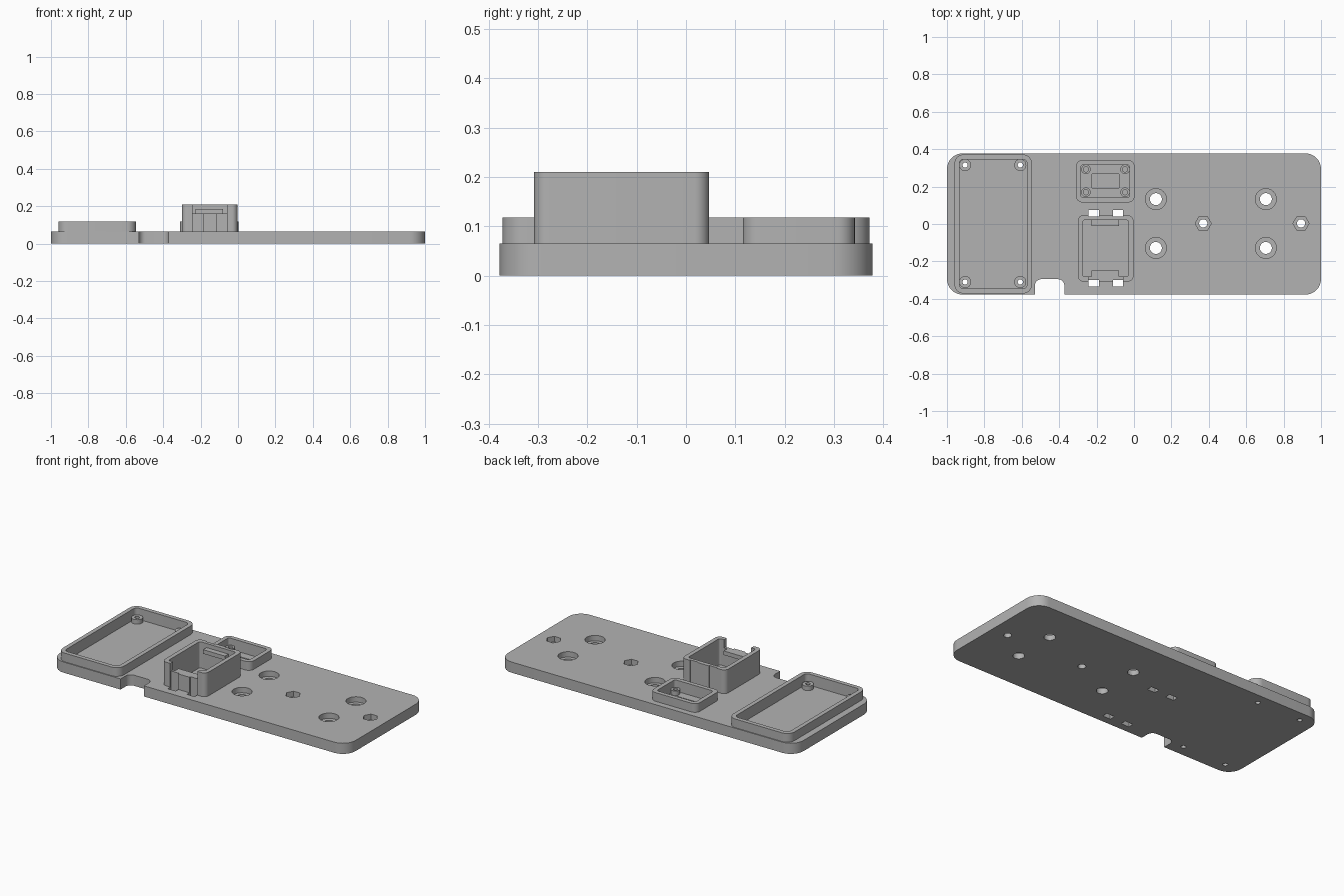
import bpy, bmesh, math

old = bpy.data.objects.get("Cube")
if old:
    bpy.data.objects.remove(old, do_unlink=True)

grey = bpy.data.materials.new("plain grey")
grey.use_nodes = True
GREY = (0.45, 0.45, 0.45, 1)
grey.diffuse_color = GREY
grey.node_tree.nodes["Principled BSDF"].inputs["Base Color"].default_value = GREY


def prism(name, outline, z0, z1):
    """Extrude a flat outline from z0 to z1."""
    bm = bmesh.new()
    face = bm.faces.new([bm.verts.new((x, y, z0)) for x, y in outline])
    top = bmesh.ops.extrude_face_region(bm, geom=[face])["geom"]
    bmesh.ops.translate(bm, vec=(0, 0, z1 - z0),
                        verts=[v for v in top if isinstance(v, bmesh.types.BMVert)])
    bmesh.ops.recalc_face_normals(bm, faces=bm.faces)
    mesh = bpy.data.meshes.new(name)
    bm.to_mesh(mesh)
    bm.free()
    mesh.materials.append(grey)
    ob = bpy.data.objects.new(name, mesh)
    bpy.context.collection.objects.link(ob)
    return ob


def slab(name, x0, x1, y0, y1, z0, z1, r=0.0):
    """Box with rounded vertical corners."""
    if r == 0:
        pts = [(x0, y0), (x1, y0), (x1, y1), (x0, y1)]
    else:
        pts = []
        corners = [(x1 - r, y1 - r), (x0 + r, y1 - r), (x0 + r, y0 + r), (x1 - r, y0 + r)]
        for q, (cx, cy) in enumerate(corners):
            for i in range(9):
                a = (q + i / 8) * math.pi / 2
                pts.append((cx + r * math.cos(a), cy + r * math.sin(a)))
    return prism(name, pts, z0, z1)


def rod(name, x, y, r, z0, z1, sides=32):
    angles = [2 * math.pi * i / sides for i in range(sides)]
    return prism(name, [(x + r * math.cos(a), y + r * math.sin(a)) for a in angles], z0, z1)


def cut(ob, cutters):
    """Subtract the cutters, bake the result and drop the cutters."""
    for c in cutters:
        m = ob.modifiers.new("cut", "BOOLEAN")
        m.operation, m.solver, m.object = "DIFFERENCE", "EXACT", c
    bpy.context.view_layer.update()
    graph = bpy.context.evaluated_depsgraph_get()
    mesh = bpy.data.meshes.new_from_object(ob.evaluated_get(graph))
    ob.modifiers.clear()
    ob.data = mesh
    for c in cutters:
        bpy.data.objects.remove(c, do_unlink=True)
    return ob


TOP, FLOOR, LOW, HIGH = 0.065, 0.05, -0.1, 0.4
WALL = 0.026
parts = []

# Outer bounds of the three walled enclosures: x0, x1, y0, y1, rim, radius
enclosures = {
    "tray_wall": (-0.96, -0.545, -0.372, 0.372, 0.118, 0.05),
    "small_box_wall": (-0.31, 0.003, 0.115, 0.342, 0.118, 0.035),
    "holder_wall": (-0.30, -0.003, -0.308, 0.047, 0.21, 0.03),
}


def inner(b, z0, z1):
    return slab("cutter", b[0] + WALL, b[1] - WALL, b[2] + WALL, b[3] - WALL,
                z0, z1, max(b[5] - WALL, 0.012))


def slots():
    """Four strap slots beside the holder's end walls."""
    return [slab("cutter", x0, x1, y0, y0 + 0.034, LOW, HIGH)
            for x0, x1 in ((-0.243, -0.188), (-0.112, -0.06))
            for y0 in (-0.333, 0.041)]


tray_posts = [(x, y) for x in (-0.903, -0.608) for y in (-0.31, 0.315)]
box_posts = [(x, y) for x in (-0.257, -0.048) for y in (0.17, 0.292)]

# Base plate with notch, pockets, screw holes and nut traps
plate = slab("base_plate", -1, 1, -0.378, 0.378, 0, TOP, 0.085)
tools = [slab("cutter", -0.53, -0.372, -0.6, -0.295, LOW, HIGH, 0.035)]
tools += [inner(b, FLOOR, HIGH) for b in enclosures.values()]
tools += [rod("cutter", x, y, 0.014, LOW, HIGH, 20) for x, y in tray_posts]
tools.append(slab("cutter", -0.225, -0.08, 0.193, 0.267, 0.03, HIGH))
for x in (0.117, 0.705):
    for y in (-0.128, 0.133):
        tools += [rod("cutter", x, y, 0.056, 0.032, HIGH),
                  rod("cutter", x, y, 0.032, LOW, HIGH)]
for x in (0.37, 0.893):
    tools += [rod("cutter", x, 0.003, 0.043, 0.032, HIGH, 6),
              rod("cutter", x, 0.003, 0.022, LOW, HIGH)]
parts.append(cut(plate, tools + slots()))

# Enclosure walls
for name, b in enclosures.items():
    wall = slab(name, *b[:4], TOP, b[4], b[5])
    tools = [inner(b, LOW, HIGH)]
    if name == "holder_wall":
        tools += slots()
        tools.append(slab("cutter", -0.243, -0.06, -0.4, -0.25, 0.16, HIGH))
    parts.append(cut(wall, tools))

# Screw posts inside the tray and the small box
for label, posts, r, hole in (("tray_post", tray_posts, 0.032, 0.014),
                              ("small_box_post", box_posts, 0.025, 0.014)):
    for x, y in posts:
        post = rod(label, x, y, r, FLOOR, 0.077)
        parts.append(cut(post, [rod("cutter", x, y, hole, LOW, HIGH, 20)]))

# Retaining hooks inside the holder's end walls
parts.append(slab("back_hook", -0.228, -0.08, -0.012, 0.022, 0.16, 0.185))
parts.append(slab("front_hook", -0.228, -0.08, -0.283, -0.249, 0.135, 0.16))

# Smooth the rounded corners, keep the edges sharp
bpy.ops.object.select_all(action="DESELECT")
for ob in parts:
    ob.select_set(True)
bpy.context.view_layer.objects.active = parts[0]
bpy.ops.object.shade_smooth_by_angle(angle=math.radians(30))
